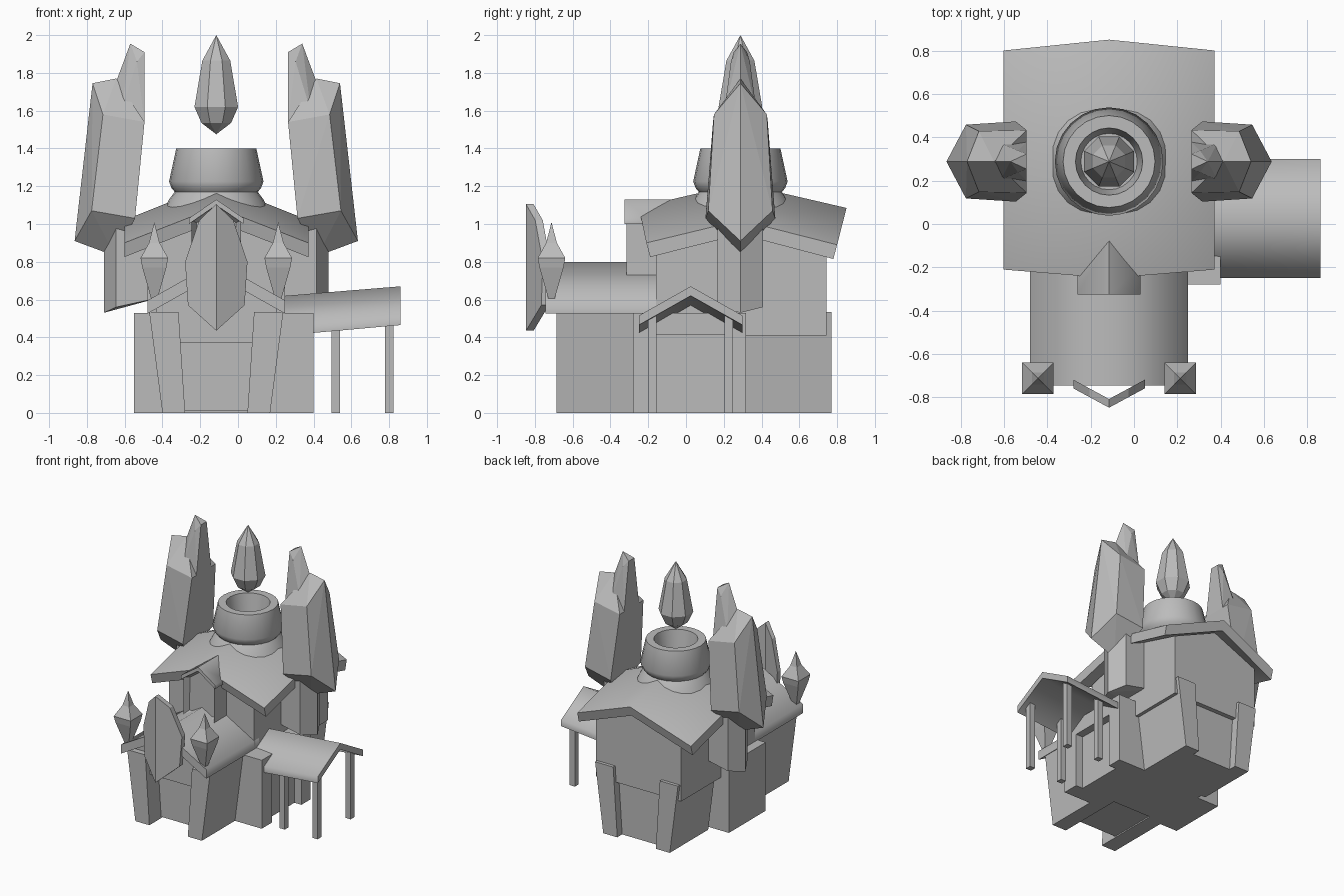
import bpy, bmesh, math

old = bpy.data.objects.get("Cube")
if old:
    bpy.data.objects.remove(old, do_unlink=True)

CX, CY = -0.115, 0.288          # centre of the hall, tower and crystals
GREY = (0.5, 0.5, 0.5, 1)

stone = bpy.data.materials.new("plain grey")
stone.use_nodes = True
stone.diffuse_color = GREY
stone.node_tree.nodes["Principled BSDF"].inputs["Base Color"].default_value = GREY


def finish(name, bm, smooth=0):
    bmesh.ops.recalc_face_normals(bm, faces=bm.faces)
    mesh = bpy.data.meshes.new(name)
    bm.to_mesh(mesh)
    bm.free()
    obj = bpy.data.objects.new(name, mesh)
    bpy.context.collection.objects.link(obj)
    mesh.materials.append(stone)
    if smooth:
        bpy.context.view_layer.objects.active = obj
        obj.select_set(True)
        bpy.ops.object.shade_smooth_by_angle(angle=math.radians(smooth))
        obj.select_set(False)
    return obj


def hull(name, points):
    """Convex solid around a handful of points."""
    bm = bmesh.new()
    for p in points:
        bm.verts.new(p)
    res = bmesh.ops.convex_hull(bm, input=bm.verts)
    junk = {g for g in res["geom_interior"] + res["geom_unused"]
            if isinstance(g, bmesh.types.BMVert)}
    bmesh.ops.delete(bm, geom=list(junk), context='VERTS')
    bmesh.ops.dissolve_limit(bm, angle_limit=0.01, verts=bm.verts, edges=bm.edges)
    return finish(name, bm)


def box(name, x, y, z, base_x=None):
    """Box from ranges; base_x gives a different x range at the foot."""
    return hull(name, [(px, py, pz) for pz, xs in ((z[0], base_x or x), (z[1], x))
                       for px in xs for py in y])


def gable_roof(name, stations, centre, half, drop, along_x=False):
    """Bent slab roof; station = ridge pos, ridge z, eave pos, eave z, lean."""
    bm = bmesh.new()
    rows = []
    for ridge, rz, eave, ez, lean in stations:
        top = [(centre - half, eave, ez), (centre, ridge, rz), (centre + half, eave, ez)]
        low = [(a, p + lean, z - drop) for a, p, z in reversed(top)]
        ring = top + low
        rows.append([bm.verts.new((p, a, z) if along_x else (a, p, z)) for a, p, z in ring])
    for r, s in zip(rows, rows[1:]):
        for i in range(6):
            j = (i + 1) % 6
            bm.faces.new((r[i], r[j], s[j], s[i]))
    for r in (rows[0], rows[-1]):
        bm.faces.new((r[0], r[1], r[4], r[5]))
        bm.faces.new((r[1], r[2], r[3], r[4]))
    return finish(name, bm, smooth=62)


def lathe(name, profile, sides, x, y, turn=0.0, smooth=0):
    """Spin (radius, z) pairs about a vertical axis."""
    bm = bmesh.new()
    rings = []
    for r, z in profile:
        if r == 0:
            rings.append([bm.verts.new((x, y, z))] * sides)
        else:
            angles = [turn + math.tau * i / sides for i in range(sides)]
            rings.append([bm.verts.new((x + r * math.cos(a), y + r * math.sin(a), z))
                          for a in angles])
    for a, b in zip(rings, rings[1:]):
        for i in range(sides):
            j = (i + 1) % sides
            bm.faces.new(list(dict.fromkeys((a[i], a[j], b[j], b[i]))))
    return finish(name, bm, smooth)


def thicken(bm, depth):
    """Give flat faces a thickness towards the back."""
    ext = bmesh.ops.extrude_face_region(bm, geom=bm.faces[:], use_keep_orig=True)
    bmesh.ops.translate(bm, vec=(0, depth, 0),
                        verts=[g for g in ext["geom"] if isinstance(g, bmesh.types.BMVert)])
    bmesh.ops.recalc_face_normals(bm, faces=bm.faces)


# Main hall: overhanging upper walls, recessed lower wall, bent roof
walls = []
for y, eave, peak in ((-0.16, 0.87, 1.03), (CY, 1.0, 1.15), (0.745, 0.87, 1.03)):
    walls += [(CX + dx, y, z) for dx, z in
              ((-0.365, 0.41), (0.365, 0.41), (-0.365, eave), (0.365, eave), (0, peak))]
hull("hall_upper_wall", walls)
box("hall_lower_wall", (CX - 0.25, CX + 0.25), (-0.16, 0.71), (0, 0.41))
gable_roof("hall_roof", [(-0.25, 1.09, -0.21, 0.90, 0.02),
                         (CY, 1.215, CY, 1.02, 0),
                         (0.85, 1.085, 0.80, 0.89, -0.02)], CX, 0.487, 0.075)

# Leaning slabs at the annex front and the hall back, with roof finials
for side, s in (("left", 1), ("right", -1)):
    for part, y in (("front", (-0.685, -0.15)), ("back", (0.30, 0.77))):
        box(f"{side}_{part}_slab", (CX + s * 0.355, CX + s * 0.20), y, (0, 0.535),
            (CX + s * 0.285, CX + s * 0.165))
    lathe(side + "_finial", [(0, 1.01), (0.04, 0.90), (0.103, 0.82), (0.09, 0.77),
                             (0.022, 0.60), (0, 0.60)],
          4, CX + s * 0.328, -0.712, math.pi / 4)

# Side blocks, with a doorway on the porch side
box("right_side_block", (-0.55, -0.30), (-0.19, 0.26), (0, 0.53))
box("left_front_pier", (0.10, 0.40), (-0.28, -0.155), (0, 0.53))
box("left_back_pier", (0.10, 0.40), (0.205, 0.317), (0, 0.53))
box("left_door_lintel", (0.10, 0.40), (-0.155, 0.205), (0.415, 0.53))
box("left_door", (0.10, 0.34), (-0.155, 0.205), (0, 0.415))

# Front annex
hull("annex_upper_wall", [(CX + dx, y, z) for y in (-0.64, -0.1) for dx, z in
     ((-0.32, 0.37), (0.32, 0.37), (-0.32, 0.57), (0.32, 0.57), (0, 0.75))])
box("annex_door_wall", (CX - 0.25, CX + 0.25), (-0.54, -0.1), (0.01, 0.37))
gable_roof("annex_roof", [(-0.745, 0.80, -0.745, 0.595, 0),
                          (-0.10, 0.80, -0.10, 0.595, 0)], CX, 0.365, 0.07)

# Folded shard plate on the annex front
bm = bmesh.new()
outline = [(0, 1.105), (0.09, 1.02), (0.165, 0.80), (0.15, 0.57), (0, 0.435)]
for s in (1, -1):
    bm.faces.new([bm.verts.new((CX + s * d, -0.847 + 0.54 * d, z)) for d, z in outline])
bmesh.ops.remove_doubles(bm, verts=bm.verts, dist=0.001)
thicken(bm, 0.04)
finish("front_shard", bm)

# Dormer with a recessed window
bm = bmesh.new()
face = bm.faces.new([bm.verts.new((CX + dx, -0.315, z)) for dx, z in
                     ((-0.13, 0.73), (0.13, 0.73), (0.13, 1.02), (0, 1.11), (-0.13, 1.02))])
thicken(bm, 0.25)
bmesh.ops.inset_region(bm, faces=[face], thickness=0.03, depth=0)
bmesh.ops.translate(bm, vec=(0, 0.04, 0), verts=face.verts)
finish("dormer", bm)
gable_roof("dormer_roof", [(-0.325, 1.13, -0.325, 1.03, 0),
                           (-0.06, 1.13, -0.20, 1.03, 0)], CX, 0.145, 0.03)

# Side porch
gable_roof("porch_roof", [(0.25, 0.62, 0.25, 0.46, 0),
                          (0.86, 0.67, 0.86, 0.515, 0)], 0.025, 0.275, 0.05, True)
for i, x in enumerate((0.495, 0.777)):
    for j, y in enumerate((-0.20, 0.205)):
        box(f"porch_post_{i}{j}", (x, x + 0.045), (y, y + 0.045), (0, 0.50 + 0.02 * i))

# Chimney ring, open at the top
lathe("chimney", [(0.285, 1.06), (0.25, 1.13), (0.22, 1.17), (0.237, 1.19),
                  (0.25, 1.225), (0.212, 1.40), (0.155, 1.40),
                  (0.13, 1.25), (0, 1.25)], 24, CX, CY, smooth=50)

# Floating crystal
lathe("floating_crystal", [(0, 1.475), (0.085, 1.535), (0.125, 1.62), (0.08, 1.865), (0, 2.0)],
      8, CX, CY, math.pi / 8)

# Side crystals: (distance from centre, half depth, height), mirrored both ways
BODY = [(0.75, 0, 0.91), (0.655, 0, 1.745), (0.53, 0, 1.77), (0.535, 0, 0.83),
        (0.66, 0.17, 1.07), (0.60, 0.14, 1.58), (0.43, 0.185, 1.03), (0.38, 0.145, 1.54)]
SPIKE = [(0.55, 0, 1.70), (0.50, 0, 1.82), (0.455, 0, 1.955), (0.38, 0.035, 1.91),
         (0.50, 0.085, 1.60), (0.38, 0.09, 1.54), (0.42, 0.05, 1.86)]
BRACKET = [(0.595, 0, 0.53), (0.53, 0.12, 0.56), (0.30, 0.12, 0.61),
           (0.595, 0, 0.94), (0.53, 0.12, 1.04), (0.30, 0.12, 0.95)]
for side, s in (("left", 1), ("right", -1)):
    for part, pts in (("crystal", BODY), ("crystal_spike", SPIKE), ("crystal_bracket", BRACKET)):
        hull(f"{side}_{part}", {(CX + s * d, CY + k * w, z) for d, w, z in pts for k in (1, -1)})
